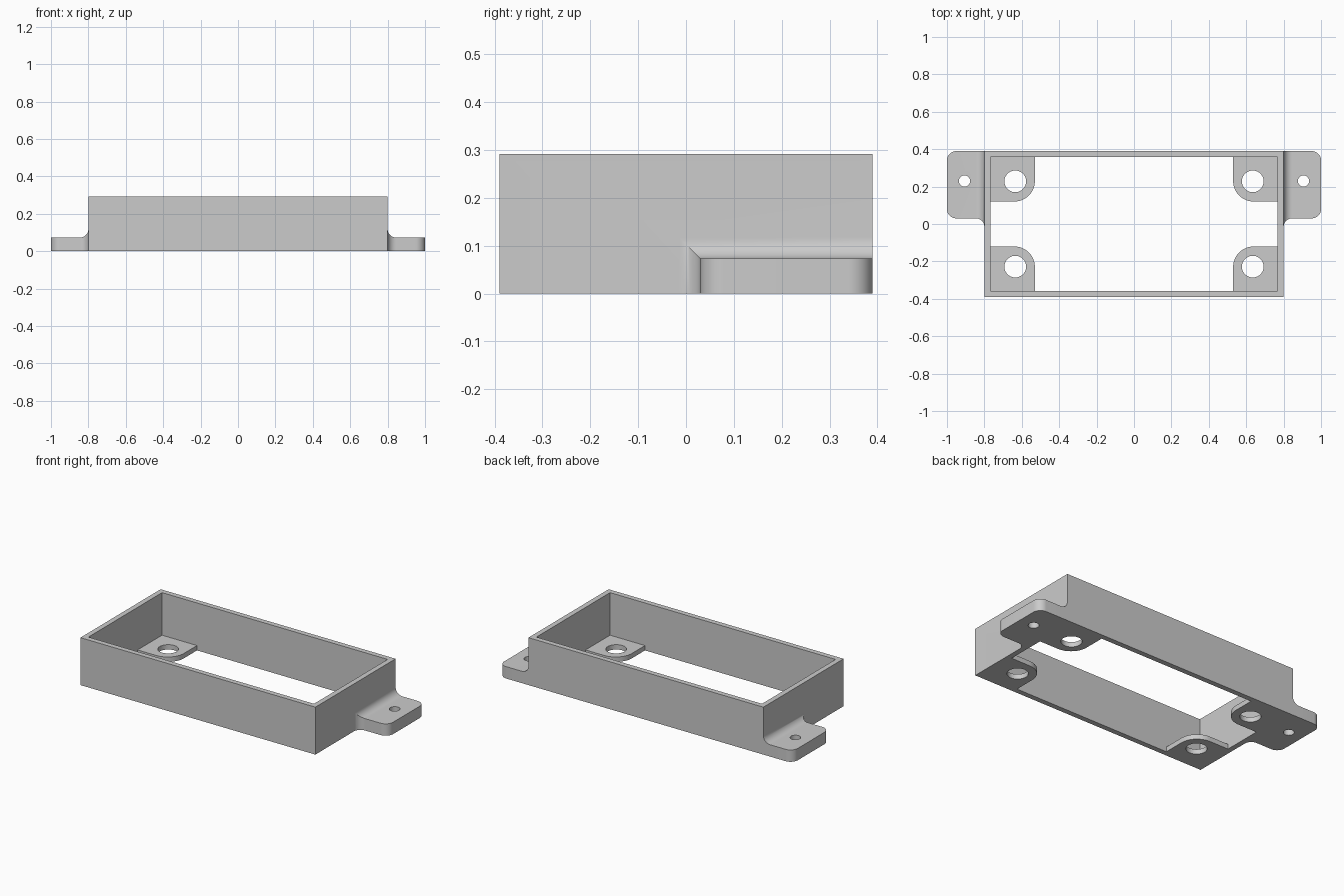
import bpy, bmesh, math

if "Cube" in bpy.data.objects:
    bpy.data.objects.remove(bpy.data.objects["Cube"])

grey = bpy.data.materials.new("light grey")
grey.diffuse_color = (0.6, 0.6, 0.6, 1)
grey.use_nodes = True
grey.node_tree.nodes["Principled BSDF"].inputs["Base Color"].default_value = grey.diffuse_color


def make(name, bm):
    bmesh.ops.recalc_face_normals(bm, faces=bm.faces)
    me = bpy.data.meshes.new(name)
    bm.to_mesh(me)
    bm.free()
    me.materials.append(grey)
    ob = bpy.data.objects.new(name, me)
    bpy.context.collection.objects.link(ob)
    return ob


def prism(name, outline, z0, z1):
    bm = bmesh.new()
    face = bm.faces.new([bm.verts.new((x, y, z0)) for x, y in outline])
    top = bmesh.ops.extrude_face_region(bm, geom=[face])["geom"]
    bmesh.ops.translate(bm, vec=(0, 0, z1 - z0),
                        verts=[v for v in top if isinstance(v, bmesh.types.BMVert)])
    return make(name, bm)


def rect(x, y):
    return [(-x, -y), (x, -y), (x, y), (-x, y)]


def circle(cx, cy, r, n=48):
    return [(cx + r * math.cos(2 * math.pi * i / n),
             cy + r * math.sin(2 * math.pi * i / n)) for i in range(n)]


def combine(target, tool, operation):
    mod = target.modifiers.new("bool", "BOOLEAN")
    mod.object, mod.operation, mod.solver = tool, operation, "EXACT"
    bpy.context.view_layer.objects.active = target
    bpy.ops.object.modifier_apply(modifier=mod.name)
    bpy.data.objects.remove(tool)


# Overall sizes
W, D, H = 0.80, 0.39, 0.292
WALL, TAB_T, EAR_T = 0.032, 0.03, 0.073
FILLET, ROUND, EAR_Y = 0.045, 0.05, 0.03


def corner_tab(sx, sy):
    # Square plate with one rounded inner corner, embedded into the walls
    x0, y0, r = 0.53, 0.12, 0.11
    pts = [(W - 0.015, y0), (W - 0.015, D - 0.015), (x0, D - 0.015)]
    for i in range(17):
        a = math.pi + math.pi / 2 * i / 16
        pts.append((x0 + r + r * math.cos(a), y0 + r + r * math.sin(a)))
    return prism("corner_tab", [(sx * x, sy * y) for x, y in pts], 0, TAB_T)


def ear(sx):
    # Rectangular sections lofted outwards: fillet at the wall, rounded outer corners
    sections = [(W - 0.015, EAR_Y - FILLET, D, EAR_T + FILLET)]
    for i in range(13):
        a = math.pi / 2 * i / 12
        d = FILLET * (1 - math.sin(a))
        sections.append((W + FILLET * (1 - math.cos(a)), EAR_Y - d, D, EAR_T + d))
    for i in range(13):
        a = math.pi / 2 * i / 12
        e = ROUND * (1 - math.cos(a))
        sections.append((1 - ROUND + ROUND * math.sin(a), EAR_Y + e, D - e, EAR_T))
    bm = bmesh.new()
    rings = [[bm.verts.new((sx * x, y, z)) for y, z in ((a, 0), (b, 0), (b, t), (a, t))]
             for x, a, b, t in sections]
    for p, q in zip(rings, rings[1:]):
        for k in range(4):
            bm.faces.new((p[k], p[(k + 1) % 4], q[(k + 1) % 4], q[k]))
    bm.faces.new(rings[0])
    bm.faces.new(rings[-1])
    return make("mounting_ear", bm)


# Open rectangular frame
frame = prism("mounting_frame", rect(W, D), 0, H)
combine(frame, prism("opening", rect(W - WALL, D - WALL), -0.1, H + 0.1), "DIFFERENCE")

# Ears, corner tabs and their screw holes
for sx in (-1, 1):
    combine(frame, ear(sx), "UNION")
    combine(frame, prism("ear_hole", circle(sx * 0.906, 0.23, 0.03), -0.1, 0.2), "DIFFERENCE")
    for sy in (-1, 1):
        combine(frame, corner_tab(sx, sy), "UNION")
        combine(frame, prism("tab_hole", circle(sx * 0.635, sy * 0.228, 0.058), -0.1, 0.2),
                "DIFFERENCE")

# Smooth the curved faces, keep hard edges
bpy.ops.object.select_all(action="DESELECT")
frame.select_set(True)
bpy.context.view_layer.objects.active = frame
bpy.ops.object.shade_smooth_by_angle(angle=math.radians(30))
